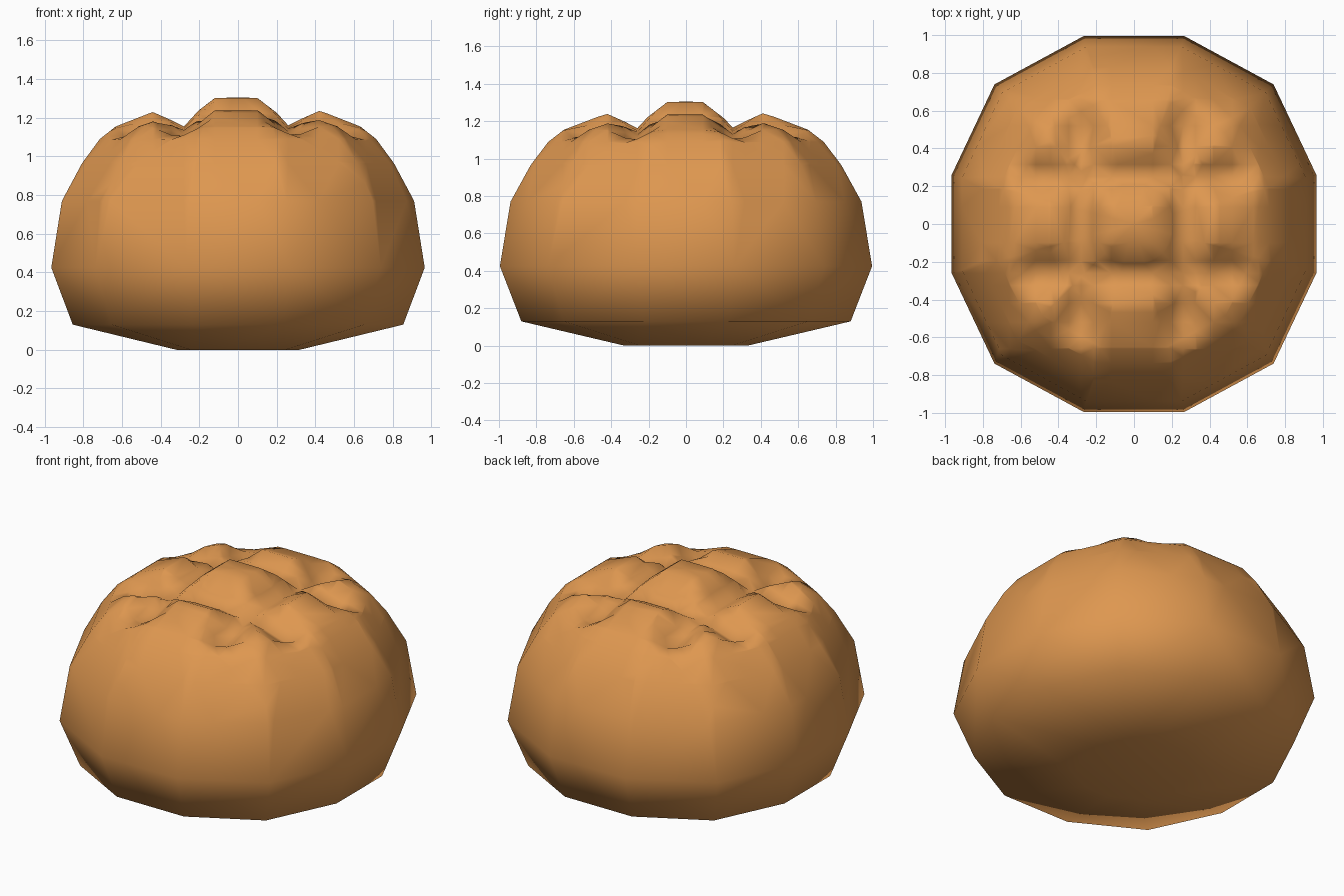
import bpy, bmesh, math
from mathutils import Vector

if "Cube" in bpy.data.objects:
    bpy.data.objects.remove(bpy.data.objects["Cube"])

# lathe profile: (scale of the widest ring, height), bottom to top
PROFILE = [(0.33, 0.0), (0.885, 0.13), (1.0, 0.425), (0.943, 0.77), (0.835, 0.965),
           (0.74, 1.09), (0.655, 1.155), (0.47, 1.225), (0.21, 1.3)]
RADII = [1.0, 1.045, 1.03]            # rounded-square 12-gon, first quadrant
VALLEYS = {0: (-0.28, 0.26), 1: (-0.26, 0.25)}   # groove centre lines in x and y


def ramp(t, pts):
    """Piecewise linear lookup."""
    for (a, va), (b, vb) in zip(pts, pts[1:]):
        if t <= b:
            return va + (vb - va) * (t - a) / (b - a)
    return pts[-1][1]


def ring_radius(i):
    k = i % 6
    return RADII[k] if k < 3 else RADII[5 - k]


bm = bmesh.new()

# bun body: 12-sided rings
rings = []
for s, z in PROFILE:
    ring = []
    for i in range(12):
        a = math.radians(15 + 30 * i)
        r = ring_radius(i) * s
        ring.append(bm.verts.new((r * math.cos(a), r * math.sin(a), z)))
    rings.append(ring)
for lo, hi in zip(rings, rings[1:]):
    for i in range(12):
        j = (i + 1) % 12
        bm.faces.new((lo[i], lo[j], hi[j], hi[i]))
bm.faces.new(rings[0][::-1])
crown = bm.verts.new((0, 0, 1.305))
for i in range(12):
    bm.faces.new((rings[-1][i], rings[-1][(i + 1) % 12], crown))

# cut the crown along the groove lines, their slopes and their ends
for axis in (0, 1):
    normal = Vector((1, 0, 0)) if axis == 0 else Vector((0, 1, 0))
    cuts = [v + o for v in VALLEYS[axis] for o in (-0.16, -0.065, 0, 0.065, 0.16)]
    for c in cuts + [-0.66, -0.52, 0.52, 0.66]:
        faces = [f for f in bm.faces if f.calc_center_median().z > 0.9]
        geom = list({e for f in faces for e in f.edges}) + faces
        geom += list({v for f in faces for v in f.verts})
        bmesh.ops.bisect_plane(bm, geom=geom, dist=1e-4, plane_co=normal * c, plane_no=normal)

# press the grooves in, fading out towards the sides
DEPTH = [(0, 0.125), (0.065, 0.072), (0.16, 0.0)]
FADE = [(0, 1.0), (0.52, 0.85), (0.66, 0.0)]
for v in bm.verts:
    if v.co.z > 0.9:
        v.co.z -= max(ramp(abs(v.co[ax] - c), DEPTH) * ramp(abs(v.co[1 - ax]), FADE)
                      for ax in (0, 1) for c in VALLEYS[ax])

bmesh.ops.remove_doubles(bm, verts=bm.verts[:], dist=0.004)
bmesh.ops.triangulate(bm, faces=[f for f in bm.faces if len(f.verts) > 3])
bmesh.ops.recalc_face_normals(bm, faces=bm.faces[:])
for f in bm.faces:
    f.smooth = True

mesh = bpy.data.meshes.new("bread_bun")
bm.to_mesh(mesh)
bm.free()
bun = bpy.data.objects.new("bread_bun", mesh)
bpy.context.collection.objects.link(bun)

# crust colour
crust = bpy.data.materials.new("golden crust")
crust.diffuse_color = (0.73, 0.31, 0.08, 1)
crust.use_nodes = True
crust.node_tree.nodes["Principled BSDF"].inputs["Base Color"].default_value = crust.diffuse_color
mesh.materials.append(crust)
